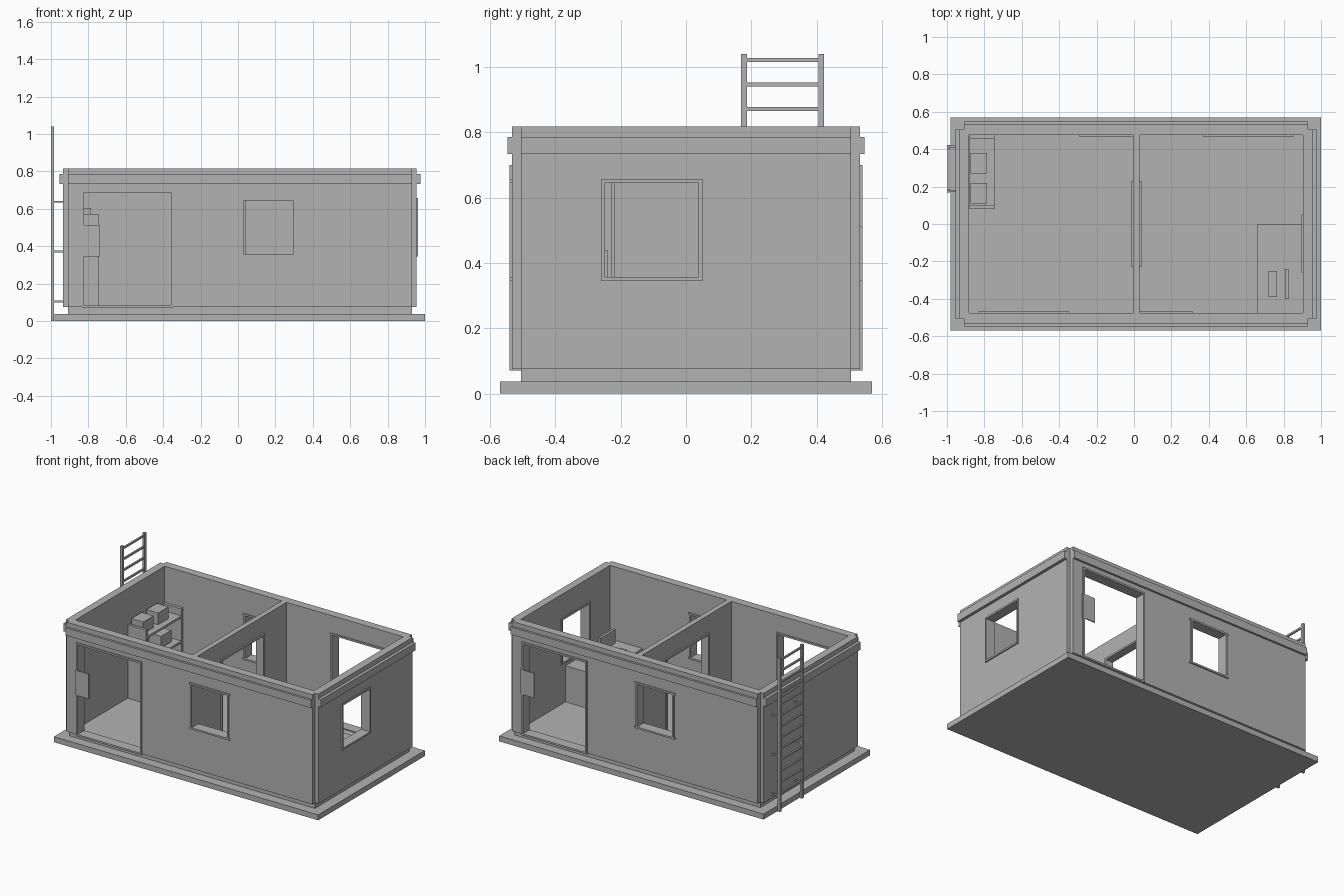
import bpy
import bmesh
from mathutils import Matrix, Vector

default = bpy.data.objects.get("Cube")
if default:
    bpy.data.objects.remove(default, do_unlink=True)

grey = bpy.data.materials.new("plain grey")
grey.use_nodes = True
grey.diffuse_color = (0.45, 0.45, 0.45, 1)
grey.node_tree.nodes["Principled BSDF"].inputs["Base Color"].default_value = grey.diffuse_color

SHIFT = 0.01            # building centre along x, offset by the ladder
PLINTH, FLOOR, TOP = 0.037, 0.075, 0.817
BASE = Vector((0.99, 0.57))
PANEL = Vector((0.945, 0.533))
CORE = Vector((0.92, 0.505))
ROOM = Vector((0.893, 0.477))
CORNICE = Vector((0.965, 0.547))


def boxes(name, spans):
    """One object from boxes, each given as x, y and z ranges."""
    bm = bmesh.new()
    for span in spans:
        size = Vector([abs(b - a) for a, b in span])
        mid = Vector([(a + b) / 2 for a, b in span]) + Vector((SHIFT, 0, 0))
        bmesh.ops.create_cube(bm, size=1, matrix=Matrix.Translation(mid) @ Matrix.Diagonal(size).to_4x4())
    mesh = bpy.data.meshes.new(name)
    bm.to_mesh(mesh)
    bm.free()
    mesh.materials.append(grey)
    obj = bpy.data.objects.new(name, mesh)
    bpy.context.scene.collection.objects.link(obj)
    return obj


def cut(obj, spans):
    """Cut box-shaped openings and keep only the result."""
    for span in spans:
        cutter = boxes("cutter", [span])
        cutter.hide_render = True
        mod = obj.modifiers.new("opening", "BOOLEAN")
        mod.operation, mod.solver, mod.object = "DIFFERENCE", "EXACT", cutter
        bpy.context.view_layer.update()
        graph = bpy.context.evaluated_depsgraph_get()
        result = bpy.data.meshes.new_from_object(obj.evaluated_get(graph))
        obj.modifiers.clear()
        obj.data = result
        bpy.data.objects.remove(cutter, do_unlink=True)


def mirror(span):
    """Half turn about the building centre."""
    (xa, xb), (ya, yb), z = span
    return (-xa, -xb), (-ya, -yb), z


def frame(name, along, a, z, depth, bar=0.012, lip=0.0):
    """Rectangular lining for an opening, along x or y."""
    low, high = z
    pieces = [((a[0], a[0] + bar), z), ((a[1] - bar, a[1]), z)]
    pieces += [((a[0] - lip, a[1] + lip), (h, h + bar)) for h in (low, high - bar)]
    return boxes(name, [(p, depth, h) if along == "x" else (depth, p, h) for p, h in pieces])


def full(half):
    return -half, half


# Foundation and plinth with floor
boxes("foundation", [(full(BASE.x), full(BASE.y), (0, PLINTH))])
boxes("floor_plinth", [(full(CORE.x), full(CORE.y), (PLINTH, FLOOR))])

# Openings: doors and windows repeat on the long sides by a half turn
door, window = (-0.845, -0.355), (0.01, 0.297)
door_z, window_z = (0.07, 0.7), (0.345, 0.657)
side_window = (-0.26, 0.05)
through = (-0.7, -0.4)
front_cuts = [(door, through, (FLOOR, door_z[1])), (window, through, window_z)]
back_cuts = [mirror(c) for c in front_cuts]
side_cut = ((0.8, 1.1), side_window, window_z)

# Inner wall shell
shell = boxes("wall_shell", [(full(CORE.x), full(CORE.y), (FLOOR, TOP))])
cut(shell, [(full(ROOM.x), full(ROOM.y), (0, 1))] + front_cuts + back_cuts + [side_cut])

# Outer cladding and cornice, leaving notched corners
wall_z, cornice_z = (FLOOR, TOP), (0.733, 0.785)
for s, label, holes in ((-1, "front", front_cuts), (1, "back", back_cuts)):
    clad = boxes(label + "_cladding", [(full(CORE.x), (s * CORE.y, s * PANEL.y), wall_z)])
    cut(clad, holes)
    boxes(label + "_cornice", [(full(CORE.x), (s * PANEL.y, s * CORNICE.y), cornice_z)])
for s, label, holes in ((1, "left", [side_cut]), (-1, "right", [])):
    clad = boxes(label + "_cladding", [((s * CORE.x, s * PANEL.x), full(CORE.y), wall_z)])
    cut(clad, holes)
    boxes(label + "_cornice", [((s * PANEL.x, s * CORNICE.x), full(CORE.y), cornice_z)])

# Frames and door side plates on both long sides
lining = (-PANEL.y - 0.008, -ROOM.y + 0.008)
for s, label in ((1, "front"), (-1, "back")):
    turn = lambda r: tuple(sorted(s * v for v in r))
    frame(label + "_door_frame", "x", turn(door), door_z, turn(lining))
    frame(label + "_window_frame", "x", turn(window), window_z, turn(lining), lip=0.008)
    plate = ((-0.85, -0.75), (-PANEL.y - 0.007, -PANEL.y), (0.345, 0.513))
    boxes(label + "_door_plate", [plate if s > 0 else mirror(plate)])
frame("side_window_frame", "y", side_window, window_z, (ROOM.x - 0.008, PANEL.x + 0.008))

# Partition with its doorway
passage = full(0.23)
wall = boxes("partition", [((-0.016, 0.02), full(ROOM.y), wall_z)])
cut(wall, [(full(0.1), passage, (FLOOR, door_z[1]))])
frame("partition_door_frame", "y", passage, door_z, (-0.026, 0.03))

# Storage rack with boxes
rack_x, rack_y = (-0.89, -0.755), (0.08, 0.477)
rack_z = (FLOOR, 0.572)
boxes("rack_ends", [(rack_x, (y, y + 0.02), rack_z) for y in (rack_y[0], rack_y[1] - 0.02)])
shelves = (0.15, 0.34, 0.51)
boxes("rack_shelves", [(rack_x, rack_y, (z, z + 0.015)) for z in shelves])
crates = [(0.11, shelves[2]), (0.27, shelves[2]), (0.3, shelves[1])]
boxes("storage_boxes", [((-0.885, -0.797), (y, y + 0.11), (z + 0.015, z + 0.095)) for y, z in crates])

# Desk with screen and keyboard
desk_x, desk_y, desk_z = (0.65, ROOM.x), (-ROOM.y, 0), 0.32
boxes("desk_top", [(desk_x, desk_y, (desk_z - 0.025, desk_z))])
under = (FLOOR, desk_z - 0.025)
boxes("desk_ends", [(desk_x, (y, y + 0.02), under) for y in (desk_y[0], -0.02)])
boxes("desk_back", [((ROOM.x - 0.02, ROOM.x), desk_y, under)])
boxes("screen", [((0.798, 0.815), (-0.4, -0.24), (0.345, 0.44)),
                 ((0.8, 0.812), (-0.34, -0.3), (desk_z, 0.35))])
boxes("keyboard", [((0.71, 0.755), (-0.39, -0.25), (desk_z, desk_z + 0.01))])

# Roof ladder with rungs and wall brackets
rail_x, rails = (-1.01, -0.993), ((0.168, 0.186), (0.405, 0.423))
boxes("ladder_rails", [(rail_x, r, (0, 1.04)) for r in rails])
rung_y = (rails[0][1], rails[1][0])
boxes("ladder_rungs", [((-1.007, -0.996), rung_y, (z, z + 0.012))
                       for z in (1.015 - 0.075 * i for i in range(13))])
boxes("ladder_brackets", [((rail_x[1], -PANEL.x), (r[0] + 0.004, r[1] - 0.004), (z, z + 0.01))
                          for r in rails for z in (0.1, 0.367, 0.633)])
